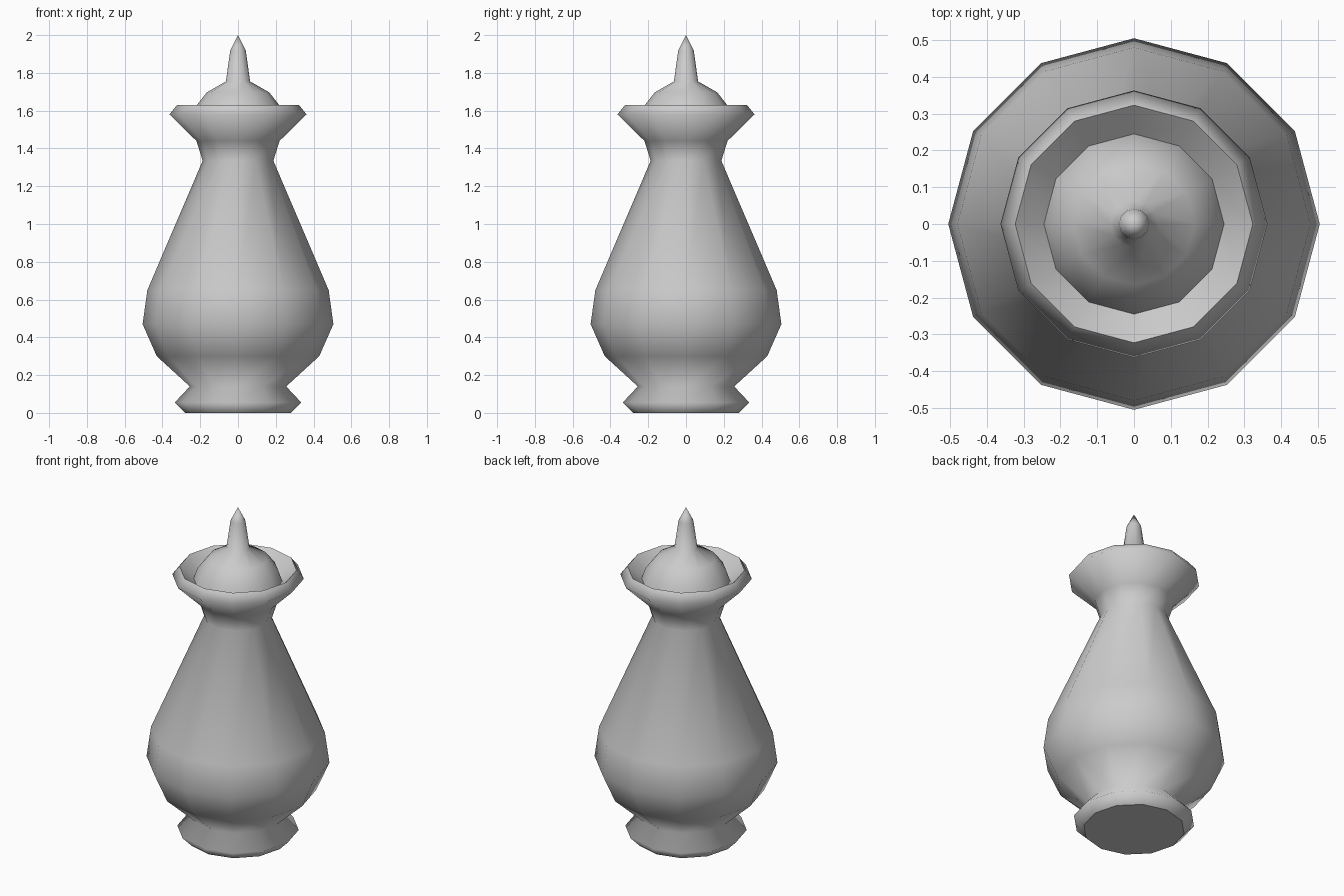
import bpy
from math import cos, sin, tau

cube = bpy.data.objects.get("Cube")
if cube:
    bpy.data.objects.remove(cube, do_unlink=True)

SIDES = 12

grey = bpy.data.materials.new("plain grey")
grey.use_nodes = True
colour = (0.6, 0.6, 0.6, 1)
grey.diffuse_color = colour
grey.node_tree.nodes["Principled BSDF"].inputs["Base Color"].default_value = colour


def lathe(name, profile, smooth=True):
    """Turn (radius, height) points round z; a zero radius makes a single pole."""
    verts, faces, rings = [], [], []
    for r, z in profile:
        n = SIDES if r else 1
        rings.append([len(verts) + i for i in range(n)])
        verts += [(r * cos(tau * i / SIDES), r * sin(tau * i / SIDES), z) for i in range(n)]
    for low, high in zip(rings, rings[1:]):
        for i in range(SIDES):
            j = (i + 1) % SIDES
            if len(low) == 1:
                faces.append((low[0], high[j], high[i]))
            elif len(high) == 1:
                faces.append((low[i], low[j], high[0]))
            else:
                faces.append((low[i], low[j], high[j], high[i]))
    mesh = bpy.data.meshes.new(name)
    mesh.from_pydata(verts, [], faces)
    mesh.materials.append(grey)
    mesh.polygons.foreach_set("use_smooth", [smooth] * len(faces))
    obj = bpy.data.objects.new(name, mesh)
    bpy.context.collection.objects.link(obj)
    return obj


# Flat underside of the foot
lathe("base", [(0, 0), (0.28, 0)], smooth=False)

# Foot, belly, neck and flared collar
lathe("vessel", [
    (0.28, 0), (0.335, 0.055), (0.255, 0.14), (0.43, 0.30), (0.505, 0.47),
    (0.48, 0.65), (0.187, 1.335), (0.22, 1.44), (0.363, 1.58), (0.323, 1.63),
])

# Sloping inside of the collar
lathe("collar_inside", [(0.323, 1.63), (0.245, 1.56)])

# Domed lid running up into the pointed finial
lathe("lid", [
    (0.245, 1.56), (0.222, 1.625), (0.165, 1.697), (0.064, 1.755),
    (0.041, 1.92), (0, 2),
])
